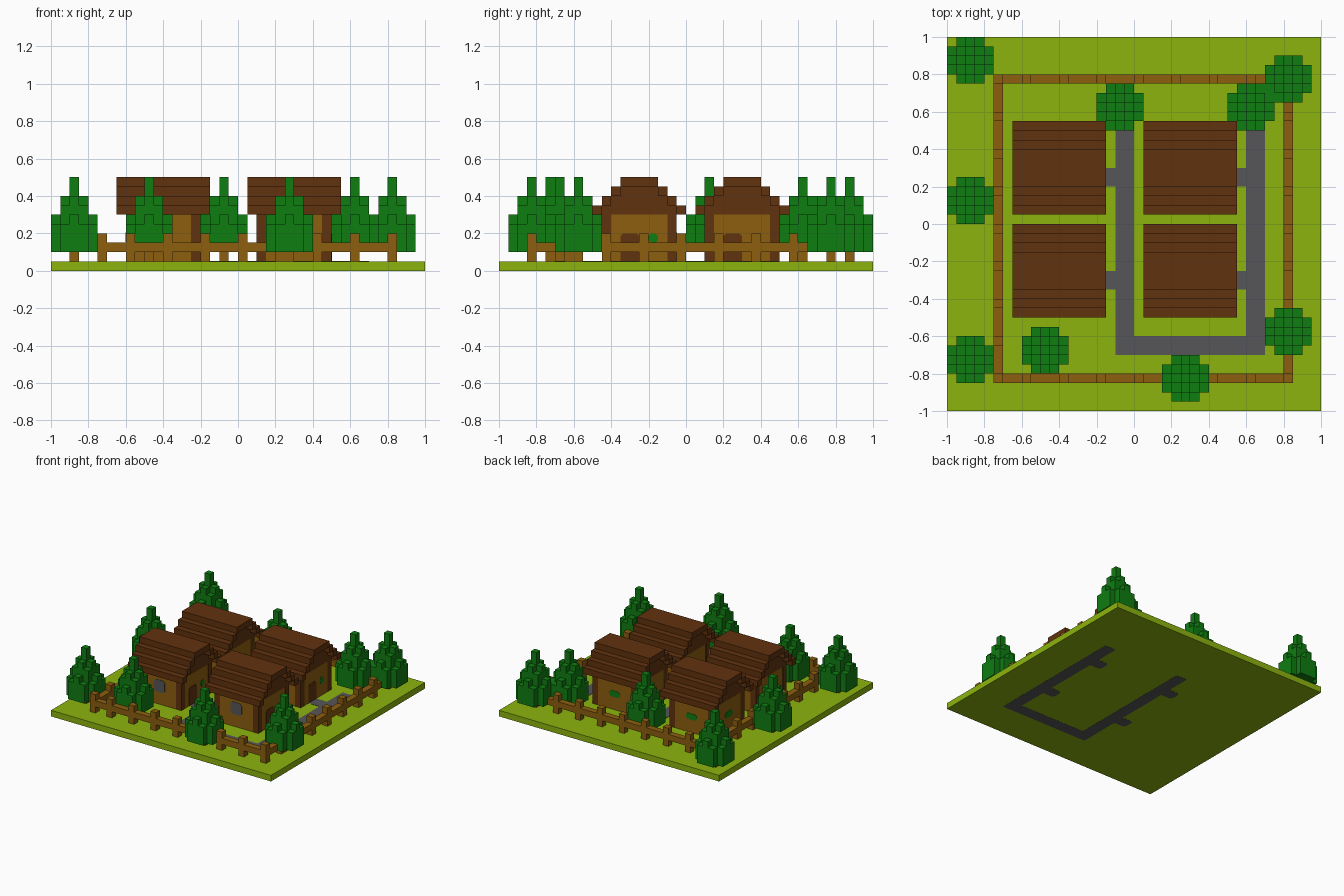
import bpy, bmesh
from mathutils import Matrix, Vector

if "Cube" in bpy.data.objects:
    bpy.data.objects.remove(bpy.data.objects["Cube"])

U = 0.05  # size of one block


def material(name, rgb):
    lin = [((c / 255 + 0.055) / 1.055) ** 2.4 if c > 10 else c / 255 / 12.92 for c in rgb] + [1]
    m = bpy.data.materials.new(name)
    m.use_nodes = True
    m.diffuse_color = lin
    bsdf = m.node_tree.nodes["Principled BSDF"]
    bsdf.inputs["Base Color"].default_value = lin
    bsdf.inputs["Roughness"].default_value = 0.9
    return m


GRASS = material("grass green", (140, 180, 14))
LEAF = material("foliage green", (15, 125, 17))
BROWN = material("dark brown", (97, 50, 14))
TAN = material("light wood", (140, 95, 15))
GREY = material("path grey", (86, 86, 88))


def finish(name, bm, mat):
    me = bpy.data.meshes.new(name)
    bm.to_mesh(me)
    bm.free()
    me.materials.append(mat)
    ob = bpy.data.objects.new(name, me)
    bpy.context.collection.objects.link(ob)
    return ob


def boxes(name, mat, items):
    """One object from boxes given as (x0, x1, y0, y1, z0, z1)."""
    bm = bmesh.new()
    for x0, x1, y0, y1, z0, z1 in items:
        mid = Vector((x0 + x1, y0 + y1, z0 + z1)) / 2
        size = Matrix.Diagonal((x1 - x0, y1 - y0, z1 - z0, 1))
        bmesh.ops.create_cube(bm, size=1, matrix=Matrix.Translation(mid) @ size)
    return finish(name, bm, mat)


def plate(name, mat, centre, right, w, h, cut, up=(0, 0, 1), depth=0.004):
    """Thin cut-cornered plate, facing right x up."""
    bm = bmesh.new()
    c, r, u = Vector(centre), Vector(right), Vector(up)
    n = r.cross(u)
    a, b = w / 2, h / 2
    pts = [(a - cut, -b), (a, cut - b), (a, b - cut), (a - cut, b),
           (cut - a, b), (-a, b - cut), (-a, cut - b), (cut - a, -b)]
    face = bm.faces.new([bm.verts.new(c + r * p + u * q - n * depth / 2) for p, q in pts])
    out = bmesh.ops.extrude_face_region(bm, geom=[face])
    bmesh.ops.translate(bm, vec=n * depth, verts=[v for v in out["geom"] if isinstance(v, bmesh.types.BMVert)])
    bmesh.ops.recalc_face_normals(bm, faces=bm.faces[:])
    return finish(name, bm, mat)


# Ground slab and the path, which shows on both faces
boxes("ground", GRASS, [(-1, 1, -1, 1, 0, U)])
for side, z in (("top", U), ("bottom", 0)):
    e = 0.002
    lo, hi = (z - e, z + e) if z else (0 - e / 2, e)
    boxes("path_" + side, GREY, [
        (-0.1, 0, -0.6, 0.5, lo, hi),
        (0.6, 0.7, -0.6, 0.5, lo, hi),
        (-0.1, 0.7, -0.7, -0.6, lo, hi)])
    for x in (-0.13, 0.57):
        for y in (-0.3, 0.25):
            plate("doorstep_path_" + side, GREY, (x, y, (lo + hi) / 2), (1, 0, 0),
                  0.14, 0.1, 0.02, (0, 1, 0), hi - lo)


def house(cx, cy):
    """House centred on cx, cy with its door on the +x side."""
    w = 0.2
    # Walls and corner posts
    s = w - 0.001
    boxes("house_walls", TAN, [(cx - s, cx + s, cy - s, cy + s, U, 0.3)])
    posts = []
    for x in (cx - w, cx + w - U):
        for y in (cy - w, cy + w - U):
            posts.append((x, x + U, y, y + U, U, 0.3))
    boxes("house_corner_posts", BROWN, posts)
    # Stepped gable fill under the roof
    boxes("house_gables", BROWN, [
        (cx - w, cx + w, cy - w + k * U, cy + w - k * U, 0.3 + k * U, 0.35 + k * U)
        for k in range(3)])
    # Stepped roof courses and ridge
    roof = [(cx - 0.25, cx + 0.25, cy - 0.1, cy + 0.1, 0.45, 0.5)]
    for k in range(3):
        a, b, z = 0.25 - k * U, 0.2 - k * U, 0.3 + k * U
        roof.append((cx - 0.25, cx + 0.25, cy - a, cy - b, z, z + U))
        roof.append((cx - 0.25, cx + 0.25, cy + b, cy + a, z, z + U))
    boxes("house_roof", BROWN, roof)
    # Door and windows
    plate("house_door", BROWN, (cx + w, cy - 0.05, 0.115), (0, 1, 0), 0.1, 0.17, 0.015)
    plate("house_door_window", LEAF, (cx + w, cy + 0.075, 0.175), (0, 1, 0), U, U, 0.014)
    plate("house_front_window", GREY, (cx, cy - w, 0.2), (1, 0, 0), 0.1, 0.1, 0.016)
    plate("house_back_window", LEAF, (cx, cy + w, 0.18), (-1, 0, 0), 0.1, U, 0.017)
    plate("house_side_window", LEAF, (cx - w, cy, 0.18), (0, -1, 0), 0.1, U, 0.017)


for hx in (-0.4, 0.3):
    for hy in (-0.25, 0.3):
        house(hx, hy)


# Fence: one rail per side with taller posts
def fence(name, x0, x1, y0, y1, posts):
    items = [(x0, x1, y0, y1, 0.1, 0.15)]
    items += [(x, x + U, y, y + U, U, 0.2) for x, y in posts]
    boxes(name, TAN, items)


xs = [-0.75] + [-0.6 + 0.2 * i for i in range(8)]
ys = [-0.65 + 0.2 * i for i in range(7)]
fence("front_fence", -0.75, 0.85, -0.85, -0.8, [(x, -0.85) for x in xs])
fence("back_fence", -0.75, 0.85, 0.75, 0.8, [(x, 0.75) for x in xs])
fence("right_fence", -0.75, -0.7, -0.8, 0.75, [(-0.75, y) for y in ys])
fence("left_fence", 0.8, 0.85, -0.8, 0.75, [(0.8, y) for y in ys])

# Trees: block columns rising to the middle, keyed by squared distance
TOPS = {0: 0.5, 1: 0.4, 2: 0.35, 4: 0.3, 5: 0.25}
TREES = [(-0.875, 0.875), (-0.875, 0.125), (-0.875, -0.725), (-0.475, -0.675),
         (0.275, -0.825), (0.825, -0.575), (0.825, 0.775), (0.625, 0.625), (-0.075, 0.625)]
for tx, ty in TREES:
    columns = []
    for i in range(-2, 3):
        for j in range(-2, 3):
            top = TOPS.get(i * i + j * j)
            if top:
                x, y = tx + i * U, ty + j * U
                columns.append((x - U / 2, x + U / 2, y - U / 2, y + U / 2, 0.1, top))
    boxes("tree_foliage", LEAF, columns)
    boxes("tree_trunk", TAN, [(tx - U / 2, tx + U / 2, ty - U / 2, ty + U / 2, U, 0.1)])
